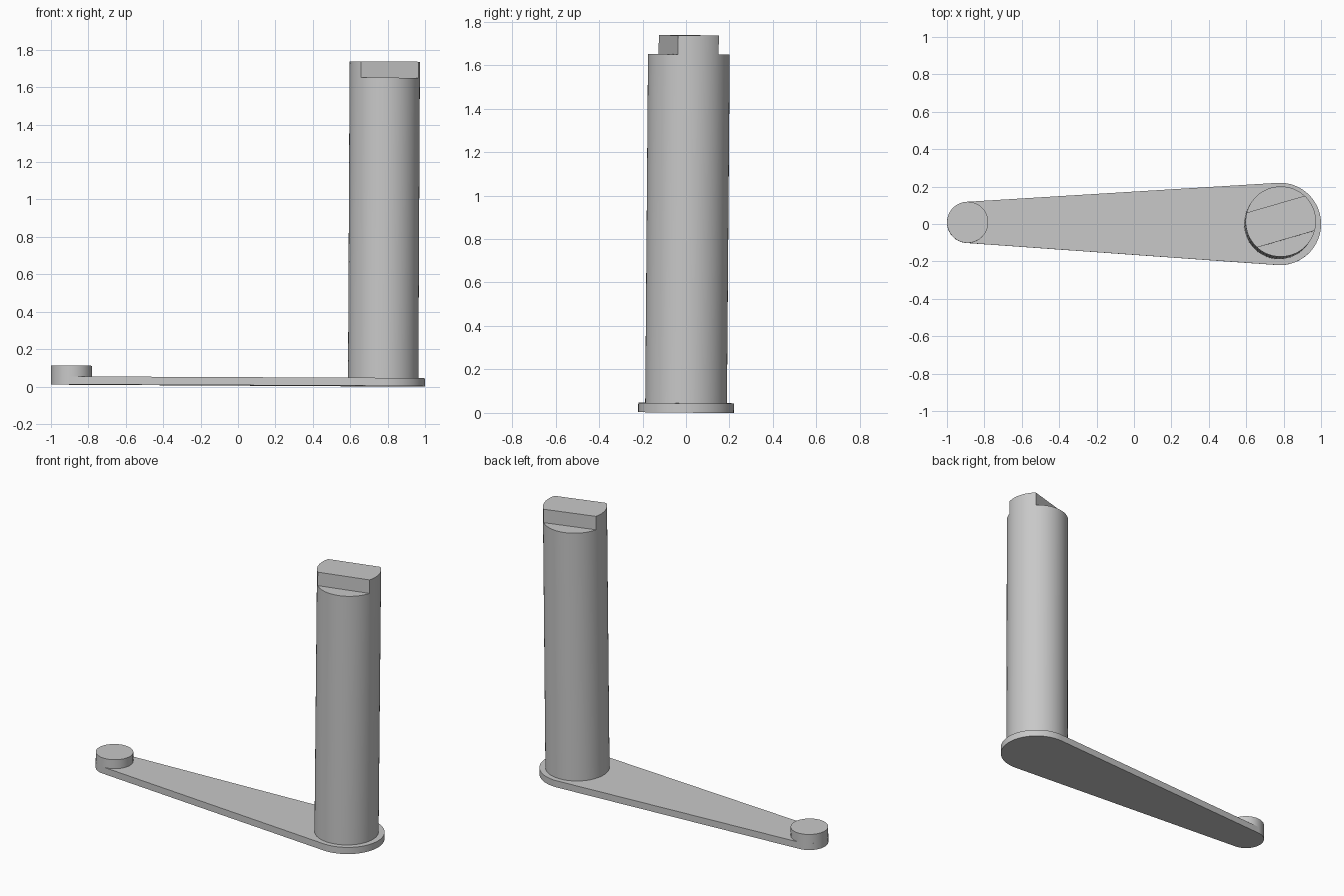
import bpy, bmesh
from math import pi, sin, cos, asin, radians
from mathutils import Vector, Euler, Matrix

cube = bpy.data.objects.get("Cube")
if cube:
    bpy.data.objects.remove(cube, do_unlink=True)

grey = bpy.data.materials.new("plain grey")
grey.use_nodes = True
grey.diffuse_color = (0.58, 0.58, 0.58, 1)
grey.node_tree.nodes["Principled BSDF"].inputs["Base Color"].default_value = grey.diffuse_color

SPAN, BIG_R, SMALL_R, SHAFT_R = 1.67, 0.22, 0.11, 0.188
ARM_H, PAD_H, SHOULDER, TONGUE_H = 0.043, 0.101, 1.648, 0.087

# The whole lever leans very slightly about the big end of the arm
LEAN = Matrix.Translation((0.78, 0, 0.002)) @ Euler((-0.008, 0.005, -0.005)).to_matrix().to_4x4()


def arc(cx, r, start, end, n):
    return [Vector((cx + r * cos(start + (end - start) * i / n),
                    r * sin(start + (end - start) * i / n), 0)) for i in range(n + 1)]


def prism(outline, height):
    """Extrude a closed outline upward; return the bmesh and its top face."""
    bm = bmesh.new()
    base = bm.faces.new([bm.verts.new(p) for p in outline])
    out = bmesh.ops.extrude_face_region(bm, geom=[base], use_keep_orig=True)["geom"]
    bmesh.ops.translate(bm, vec=(0, 0, height),
                        verts=[g for g in out if isinstance(g, bmesh.types.BMVert)])
    top = next(g for g in out if isinstance(g, bmesh.types.BMFace))
    return bm, top


def finish(name, bm):
    bmesh.ops.recalc_face_normals(bm, faces=bm.faces)
    mesh = bpy.data.meshes.new(name)
    bm.to_mesh(mesh)
    bm.free()
    mesh.materials.append(grey)
    obj = bpy.data.objects.new(name, mesh)
    bpy.context.collection.objects.link(obj)
    obj.matrix_world = LEAN
    bpy.ops.object.select_all(action="DESELECT")
    obj.select_set(True)
    bpy.context.view_layer.objects.active = obj
    bpy.ops.object.shade_smooth_by_angle(angle=radians(30))


# Tapered arm: two round ends joined by tangent lines
t = pi / 2 - asin((BIG_R - SMALL_R) / SPAN)
outline = arc(0, BIG_R, -pi + t, pi - t, 40) + arc(-SPAN, SMALL_R, pi - t, pi + t, 32)
bm, top = prism(outline, ARM_H)
finish("arm", bm)

# Round pad on the small end
bm, top = prism(arc(-SPAN, SMALL_R, 0, 2 * pi, 64)[:-1], PAD_H)
finish("end_pad", bm)

# Shaft: the top is split by two parallel chords, and the middle rises as a tongue
bm, top = prism(arc(-0.004, SHAFT_R, 0, 2 * pi, 64)[:-1], SHOULDER)
normal = Vector((-sin(radians(16.5)), cos(radians(16.5)), 0))
for side in (-1, 1):
    faces = [f for f in bm.faces if all(v.co.z > SHOULDER - 0.001 for v in f.verts)]
    edges = {e for f in faces for e in f.edges}
    bmesh.ops.bisect_plane(bm, geom=faces + list(edges), plane_no=normal,
                           plane_co=normal * side * 0.097)
middle = min((f for f in bm.faces if all(v.co.z > SHOULDER - 0.001 for v in f.verts)),
             key=lambda f: abs(f.calc_center_median().dot(normal)))
out = bmesh.ops.extrude_face_region(bm, geom=[middle])["geom"]
bmesh.ops.translate(bm, vec=(0, 0, TONGUE_H),
                    verts=[g for g in out if isinstance(g, bmesh.types.BMVert)])
if middle.is_valid:
    bmesh.ops.delete(bm, geom=[middle], context="FACES_ONLY")
finish("shaft", bm)
